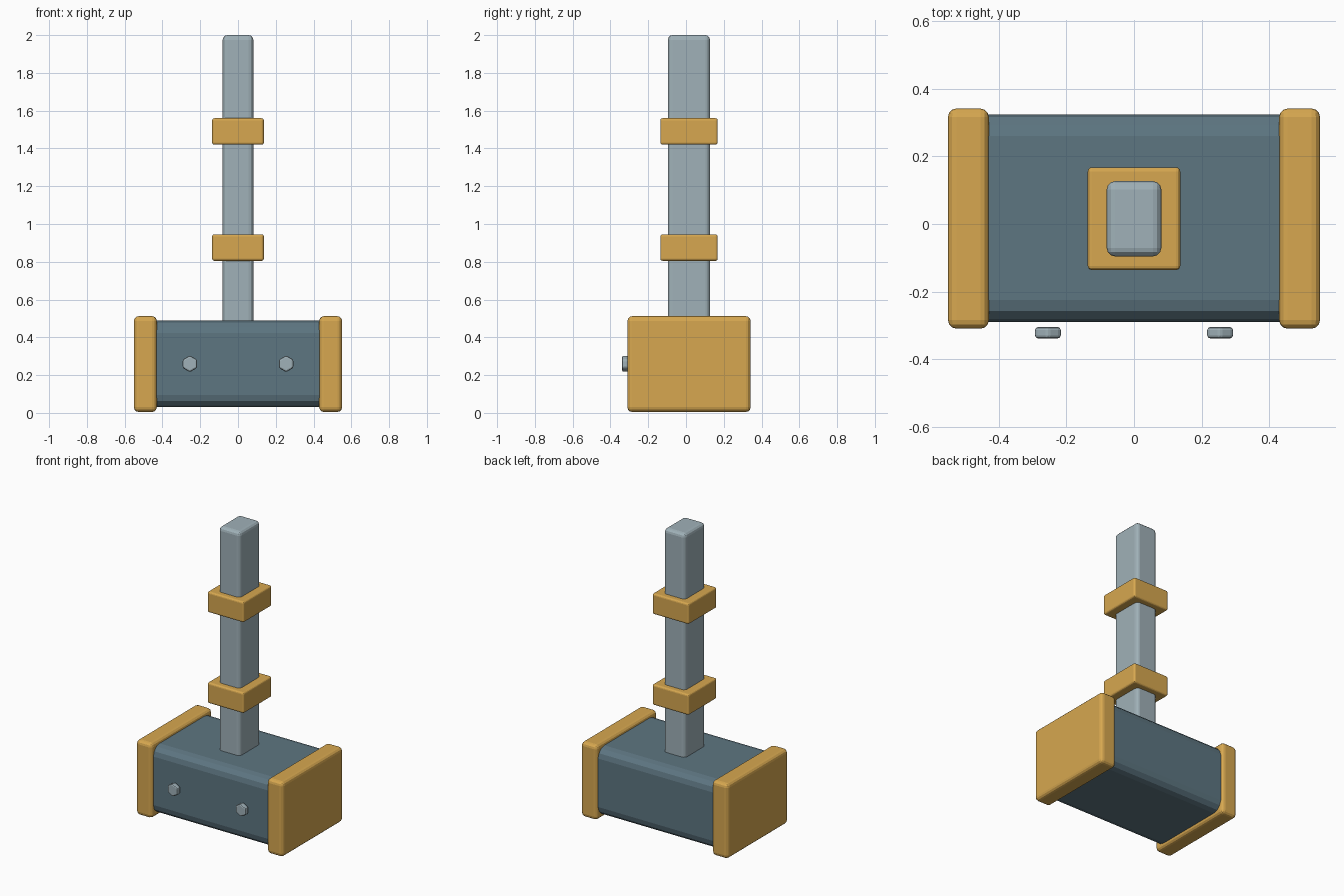
import bpy, bmesh, math
from mathutils import Matrix, Vector

if "Cube" in bpy.data.objects:
    bpy.data.objects.remove(bpy.data.objects["Cube"])


def material(name, rgb):
    m = bpy.data.materials.new(name)
    m.diffuse_color = (*rgb, 1)
    m.use_nodes = True
    m.node_tree.nodes["Principled BSDF"].inputs["Base Color"].default_value = m.diffuse_color
    return m


STEEL = material("dark_steel", (0.11, 0.18, 0.22))
BRASS = material("brass", (0.68, 0.39, 0.08))
PALE = material("pale_metal", (0.35, 0.44, 0.48))


def finish(name, bm, mat, bevel, segments):
    mesh = bpy.data.meshes.new(name)
    bm.to_mesh(mesh)
    bm.free()
    mesh.materials.append(mat)
    obj = bpy.data.objects.new(name, mesh)
    bpy.context.collection.objects.link(obj)
    if bevel:
        mod = obj.modifiers.new("rounded_edges", "BEVEL")
        mod.width = bevel
        mod.segments = segments
        mod.limit_method = 'ANGLE'
    return obj


def box_mesh(lo, hi):
    lo, hi = Vector(lo), Vector(hi)
    bm = bmesh.new()
    bmesh.ops.create_cube(bm, size=1)
    bmesh.ops.scale(bm, vec=hi - lo, verts=bm.verts)
    bmesh.ops.translate(bm, vec=(lo + hi) / 2, verts=bm.verts)
    return bm


def box(name, lo, hi, mat, bevel, segments=3):
    return finish(name, box_mesh(lo, hi), mat, bevel, segments)


# Head block, rounded only along its length
bm = box_mesh((-0.44, -0.29, 0.03), (0.44, 0.325, 0.488))
long_edges = [e for e in bm.edges
              if abs(e.verts[0].co.x - e.verts[1].co.x) > 0.5]
bmesh.ops.bevel(bm, geom=long_edges, offset=0.065, segments=3,
                profile=0.5, affect='EDGES')
finish("head_block", bm, STEEL, 0, 1)

# Handle
box("handle", (-0.081, -0.096, 0.44), (0.081, 0.127, 2.0), PALE, 0.025)

# Handle collars
for name, z in (("lower_collar", 0.805), ("upper_collar", 1.42)):
    box(name, (-0.137, -0.136, z), (0.137, 0.168, z + 0.14), BRASS, 0.012)

# End caps and front bolts on both sides
for side, s in (("left", -1), ("right", 1)):
    x0, x1 = sorted((s * 0.43, s * 0.551))
    box(side + "_end_cap", (x0, -0.31, 0.005), (x1, 0.342, 0.512), BRASS, 0.025)

    bm = bmesh.new()
    bmesh.ops.create_cone(bm, cap_ends=True, segments=6, radius1=0.044,
                          radius2=0.044, depth=0.034)
    bmesh.ops.transform(bm, verts=bm.verts, matrix=(
        Matrix.Translation((s * 0.255, -0.322, 0.26))
        @ Matrix.Rotation(math.pi / 2, 4, 'X')))
    finish(side + "_bolt", bm, PALE, 0.009, 2)
